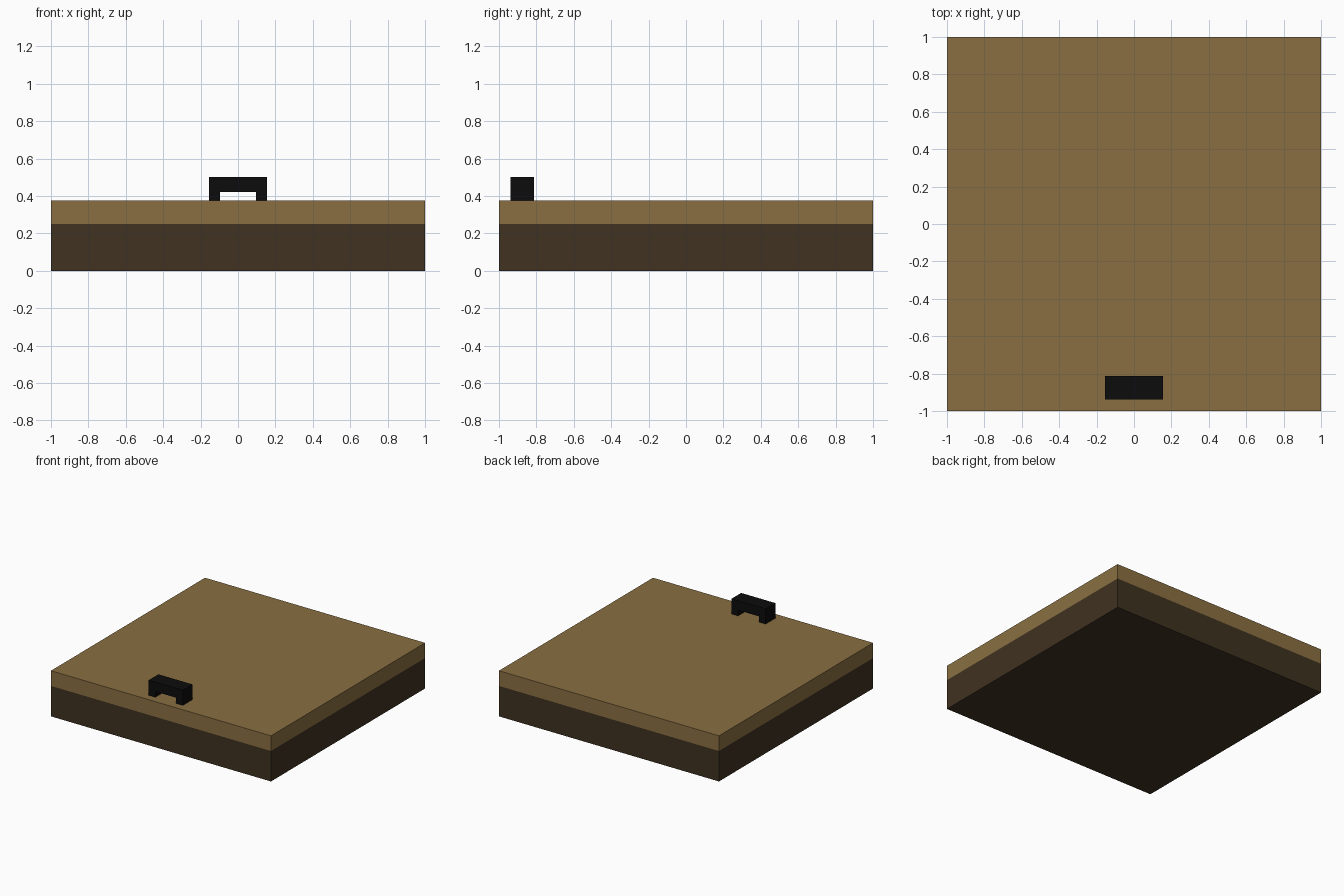
import bpy
import bmesh

if "Cube" in bpy.data.objects:
    bpy.data.objects.remove(bpy.data.objects["Cube"])


def material(name, rgb):
    m = bpy.data.materials.new(name)
    m.diffuse_color = (*rgb, 1.0)
    m.use_nodes = True
    m.node_tree.nodes["Principled BSDF"].inputs["Base Color"].default_value = m.diffuse_color
    return m


TAN = material("tan wood", (0.254, 0.159, 0.055))
BROWN = material("dark brown wood", (0.051, 0.032, 0.0152))
BLACK = material("black iron", (0.0037, 0.0037, 0.0037))


def add_object(name, bm, mats):
    bmesh.ops.recalc_face_normals(bm, faces=bm.faces[:])
    mesh = bpy.data.meshes.new(name)
    bm.to_mesh(mesh)
    bm.free()
    for m in mats:
        mesh.materials.append(m)
    ob = bpy.data.objects.new(name, mesh)
    bpy.context.collection.objects.link(ob)
    return ob


def extrude_profile(name, profile, y0, y1, mat):
    """Close an (x, z) outline and extrude it along y."""
    bm = bmesh.new()
    face = bm.faces.new([bm.verts.new((x, y0, z)) for x, z in profile])
    new = bmesh.ops.extrude_face_region(bm, geom=[face])["geom"]
    verts = [v for v in new if isinstance(v, bmesh.types.BMVert)]
    bmesh.ops.translate(bm, verts=verts, vec=(0, y1 - y0, 0))
    return add_object(name, bm, [mat])


# Slab: one block, cut at the colour line, dark below and tan above
TOP, SPLIT = 0.375, 0.25
bm = bmesh.new()
bmesh.ops.create_cube(bm, size=1)
bmesh.ops.scale(bm, verts=bm.verts, vec=(2, 2, TOP))
bmesh.ops.translate(bm, verts=bm.verts, vec=(0, 0, TOP / 2))
bmesh.ops.bisect_plane(bm, geom=bm.verts[:] + bm.edges[:] + bm.faces[:],
                       plane_co=(0, 0, SPLIT), plane_no=(0, 0, 1))
for f in bm.faces:
    f.material_index = 0 if f.calc_center_median().z > SPLIT else 1
add_object("slab", bm, [TAN, BROWN])

# Handle: mirrored bridge outline, standing near the front edge
half = [(0.095, TOP), (0.155, TOP), (0.155, 0.5)]
right = [(0.095, 0.422)] + half
left = [(-x, z) for x, z in reversed(right)]
extrude_profile("handle", right + left, -0.9375, -0.8125, BLACK)
